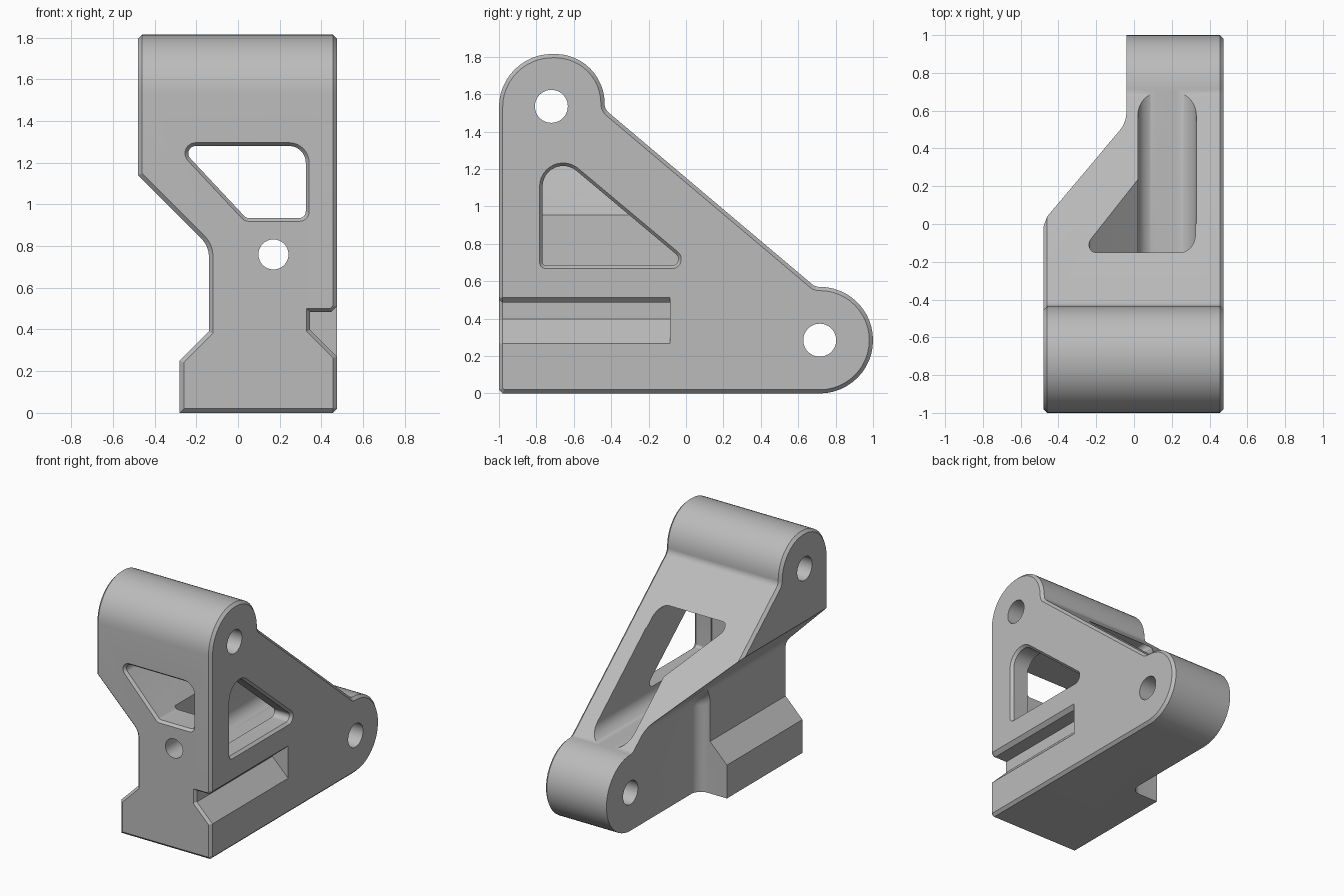
import bpy, bmesh, math
from mathutils import Vector

cube = bpy.data.objects.get("Cube")
if cube:
    bpy.data.objects.remove(cube, do_unlink=True)

grey = bpy.data.materials.new("machined_grey")
grey.use_nodes = True
grey.diffuse_color = (0.5, 0.5, 0.5, 1)
grey.node_tree.nodes["Principled BSDF"].inputs["Base Color"].default_value = (0.5, 0.5, 0.5, 1)


def rounded(corners, steps=12):
    """Closed outline from counter-clockwise corners (u, v, optional radius)."""
    out = []
    for i, c in enumerate(corners):
        p = Vector(c[:2])
        r = c[2] if len(c) > 2 else 0
        if not r:
            out.append(p)
            continue
        d0 = (Vector(corners[i - 1][:2]) - p).normalized()
        d1 = (Vector(corners[(i + 1) % len(corners)][:2]) - p).normalized()
        half = d0.angle(d1) / 2
        centre = p + (d0 + d1).normalized() * (r / math.sin(half))
        start = p + d0 * (r / math.tan(half)) - centre
        end = p + d1 * (r / math.tan(half)) - centre
        turn = math.pi - 2 * half
        for k in range(steps + 1):
            t = k / steps
            arc = (start * math.sin((1 - t) * turn) + end * math.sin(t * turn)) / math.sin(turn)
            out.append(centre + arc)
    return [p for i, p in enumerate(out) if (p - out[i - 1]).length > 1e-5]


def circle(u, v, r):
    return rounded([(u - r, v - r, r), (u + r, v - r, r), (u + r, v + r, r), (u - r, v + r, r)])


def inset(outline, d):
    """Mitred inward offset of a counter-clockwise outline."""
    res = []
    for i, p in enumerate(outline):
        a = (p - outline[i - 1]).normalized()
        b = (outline[(i + 1) % len(outline)] - p).normalized()
        na, nb = Vector((-a.y, a.x)), Vector((-b.y, b.x))
        res.append(p + (na + nb) * (d / (1 + na.dot(nb))))
    return res


def loft(name, outline, axis, rings):
    """Solid along an axis through rings of (position, inset)."""
    bm = bmesh.new()
    loops = []
    for pos, d in rings:
        pts = inset(outline, d)
        loops.append([bm.verts.new((pos, p.x, p.y) if axis == "x" else (p.x, pos, p.y)) for p in pts])
    n = len(outline)
    for l0, l1 in zip(loops, loops[1:]):
        for i in range(n):
            j = (i + 1) % n
            bm.faces.new((l0[i], l0[j], l1[j], l1[i]))
    bm.faces.new(loops[0])
    bm.faces.new(loops[-1])
    bmesh.ops.recalc_face_normals(bm, faces=bm.faces[:])
    mesh = bpy.data.meshes.new(name)
    bm.to_mesh(mesh)
    bm.free()
    mesh.materials.append(grey)
    ob = bpy.data.objects.new(name, mesh)
    bpy.context.collection.objects.link(ob)
    return ob


def combine(target, tool, operation="DIFFERENCE"):
    tool.hide_render = True
    mod = target.modifiers.new(tool.name, "BOOLEAN")
    mod.operation = operation
    mod.solver = "EXACT"
    mod.object = tool
    bpy.context.view_layer.objects.active = target
    bpy.ops.object.modifier_apply(modifier=mod.name)
    bpy.data.objects.remove(tool, do_unlink=True)


# Body: side silhouette with two lugs, chamfered on both sides
C = 0.02
side = rounded([(-0.98, 0), (1, 0, 0.285), (1, 0.57, 0.285), (0.691, 0.57, 0.06),
                (-0.435, 1.52, 0.06), (-0.435, 1.815, 0.265), (-1, 1.815, 0.285), (-1, 0.02)])
body = loft("bracket_body", side, "x", [(-0.48, C), (-0.46, 0), (0.455, 0), (0.475, C)])

# Front silhouette: overhang, waist and flared foot
front = rounded([(-0.28, -0.2), (1, -0.2), (1, 2.3), (-1, 2.3), (-1, 1.66),
                 (-0.14, 0.8, 0.12), (-0.14, 0.39), (-0.28, 0.25)])
combine(body, loft("front_silhouette", front, "y", [(-1.01, 0.03), (-0.98, 0), (1.2, 0)]), "INTERSECT")

# Thinner rear web, with a filleted step behind the foot
web = rounded([(-1, -0.3), (-0.04, -0.3), (-0.04, 0.699, 0.12), (-1, 1.659)])
R = 0.08
fillet = [(-0.085 + R * (1 - math.cos(a)), R * (1 - math.sin(a)))
          for a in [k * math.pi / 16 for k in range(9)]]
combine(body, loft("rear_relief", web, "y", fillet + [(1.5, 0)]))

# Side slot
slot = rounded([(0.325, 0.39), (0.6, 0.115), (0.6, 0.665), (0.44, 0.505), (0.325, 0.505)])
combine(body, loft("side_slot", slot, "y", [(-1.5, 0), (-1.005, 0), (-0.98, C), (-0.085, C)]))

# Front window, cut through to the sloping back
window = rounded([(-0.33, 1.3, 0.055), (0.03, 0.915, 0.05), (0.345, 0.915, 0.05), (0.345, 1.3, 0.1)])
combine(body, loft("front_window", window, "y", [(-1.5, 0), (-1.005, 0), (-0.98, C), (1.5, C)]))

# Inner channel with a rounded floor
channel = rounded([(0.02, 0.57, 0.1), (0.33, 0.57, 0.1), (0.33, 1.15), (0.02, 1.15)])
combine(body, loft("inner_channel", channel, "y", [(-0.78, 0), (1.5, 0)]))

# Triangular side window
triangle = rounded([(-0.787, 0.663, 0.04), (0.075, 0.663, 0.055), (-0.787, 1.385, 0.13)])
combine(body, loft("side_window", triangle, "x", [(0.6, 0), (0.48, 0), (0.455, C), (0.2, C)]))

# Bolt holes
for name, u, v in (("top_lug_hole", -0.72, 1.535), ("rear_lug_hole", 0.715, 0.285)):
    combine(body, loft(name, circle(u, v, 0.088), "x", [(-1, 0), (1, 0)]))
combine(body, loft("front_hole", circle(0.17, 0.76, 0.072), "y", [(-1.5, 0), (0, 0)]))

# Smooth curved faces, sharp chamfers
bpy.ops.object.select_all(action="DESELECT")
body.select_set(True)
bpy.context.view_layer.objects.active = body
bpy.ops.object.shade_smooth_by_angle(angle=math.radians(30))
